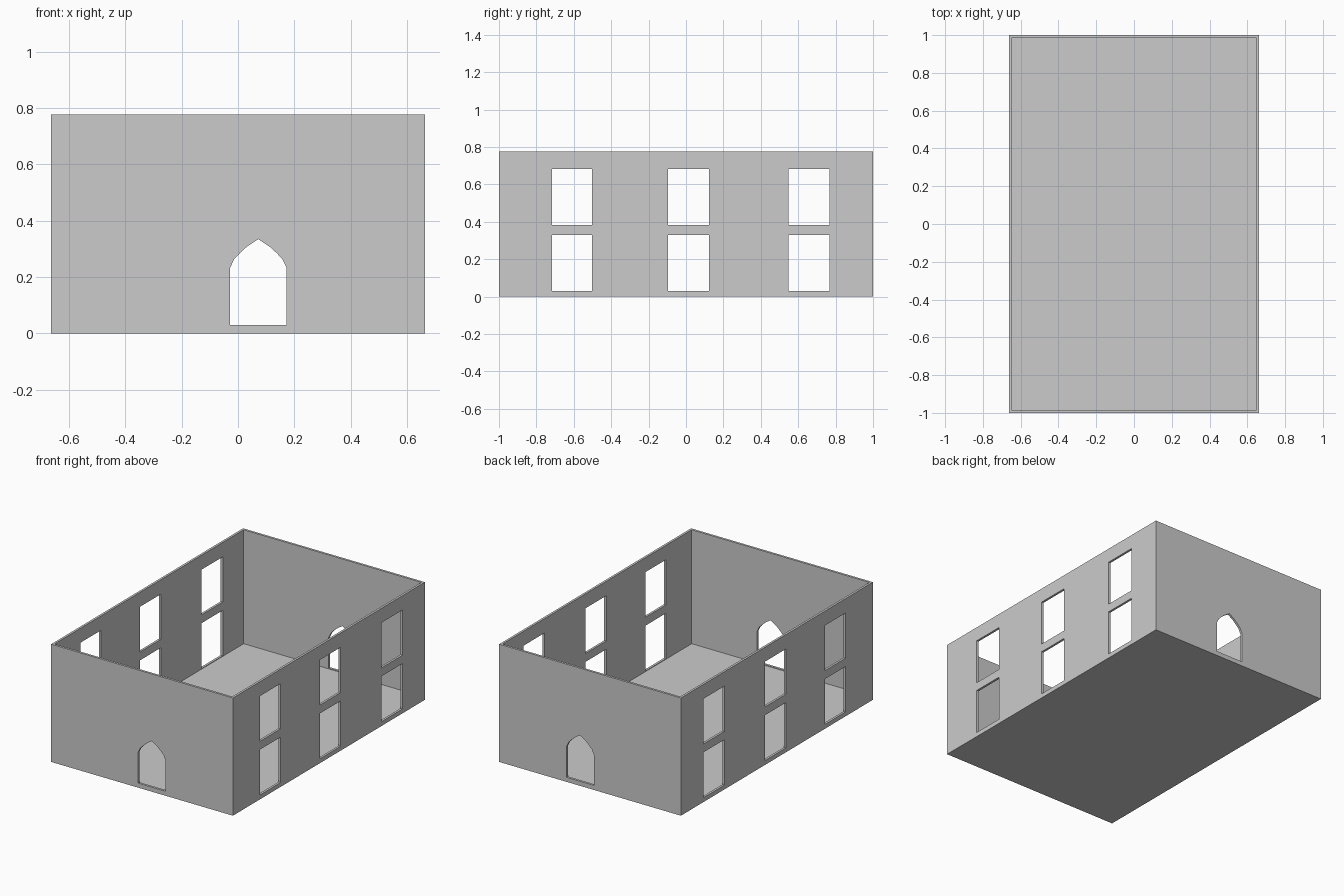
import bpy, bmesh

if "Cube" in bpy.data.objects:
    bpy.data.objects.remove(bpy.data.objects["Cube"])

HX, HY, H = 0.663, 1.0, 0.776   # half width, half length, height
WALL, FLOOR = 0.015, 0.025


def prism(name, profile, sweep):
    """Extrude a closed 3D outline along a sweep vector."""
    bm = bmesh.new()
    face = bm.faces.new([bm.verts.new(p) for p in profile])
    new = bmesh.ops.extrude_face_region(bm, geom=[face])["geom"]
    bmesh.ops.translate(bm, vec=sweep,
                        verts=[v for v in new if isinstance(v, bmesh.types.BMVert)])
    bmesh.ops.recalc_face_normals(bm, faces=bm.faces)
    mesh = bpy.data.meshes.new(name)
    bm.to_mesh(mesh)
    bm.free()
    obj = bpy.data.objects.new(name, mesh)
    bpy.context.collection.objects.link(obj)
    return obj


def rect(hx, hy, z):
    return [(-hx, -hy, z), (hx, -hy, z), (hx, hy, z), (-hx, hy, z)]


# Outer block of the building and its hollow interior
house = prism("house_walls", rect(HX, HY, 0), (0, 0, H))
cutters = [prism("interior_cutter", rect(HX - WALL, HY - WALL, FLOOR), (0, 0, 1))]

# Windows: three columns, two storeys, cut through both long walls
for y0, y1 in ((-0.716, -0.502), (-0.095, 0.122), (0.547, 0.767)):
    for z0, z1 in ((0.029, 0.328), (0.383, 0.681)):
        outline = [(-1, y0, z0), (-1, y1, z0), (-1, y1, z1), (-1, y0, z1)]
        cutters.append(prism("window_cutter", outline, (2, 0, 0)))

# Pointed-arch doorways, cut through front and back walls
half = [(0.1, 0.03), (0.1, 0.233), (0.085, 0.264), (0.064, 0.286), (0.041, 0.307)]
arch = half + [(0, 0.334)] + [(-x, z) for x, z in reversed(half)]
cutters.append(prism("door_cutter", [(0.072 + x, -1.5, z) for x, z in arch], (0, 3, 0)))

# Apply all the cuts, then drop the cutters
for cutter in cutters:
    mod = house.modifiers.new("cut", 'BOOLEAN')
    mod.operation = 'DIFFERENCE'
    mod.solver = 'EXACT'
    mod.object = cutter
bpy.context.view_layer.objects.active = house
for mod in list(house.modifiers):
    bpy.ops.object.modifier_apply(modifier=mod.name)
for cutter in cutters:
    bpy.data.objects.remove(cutter)
